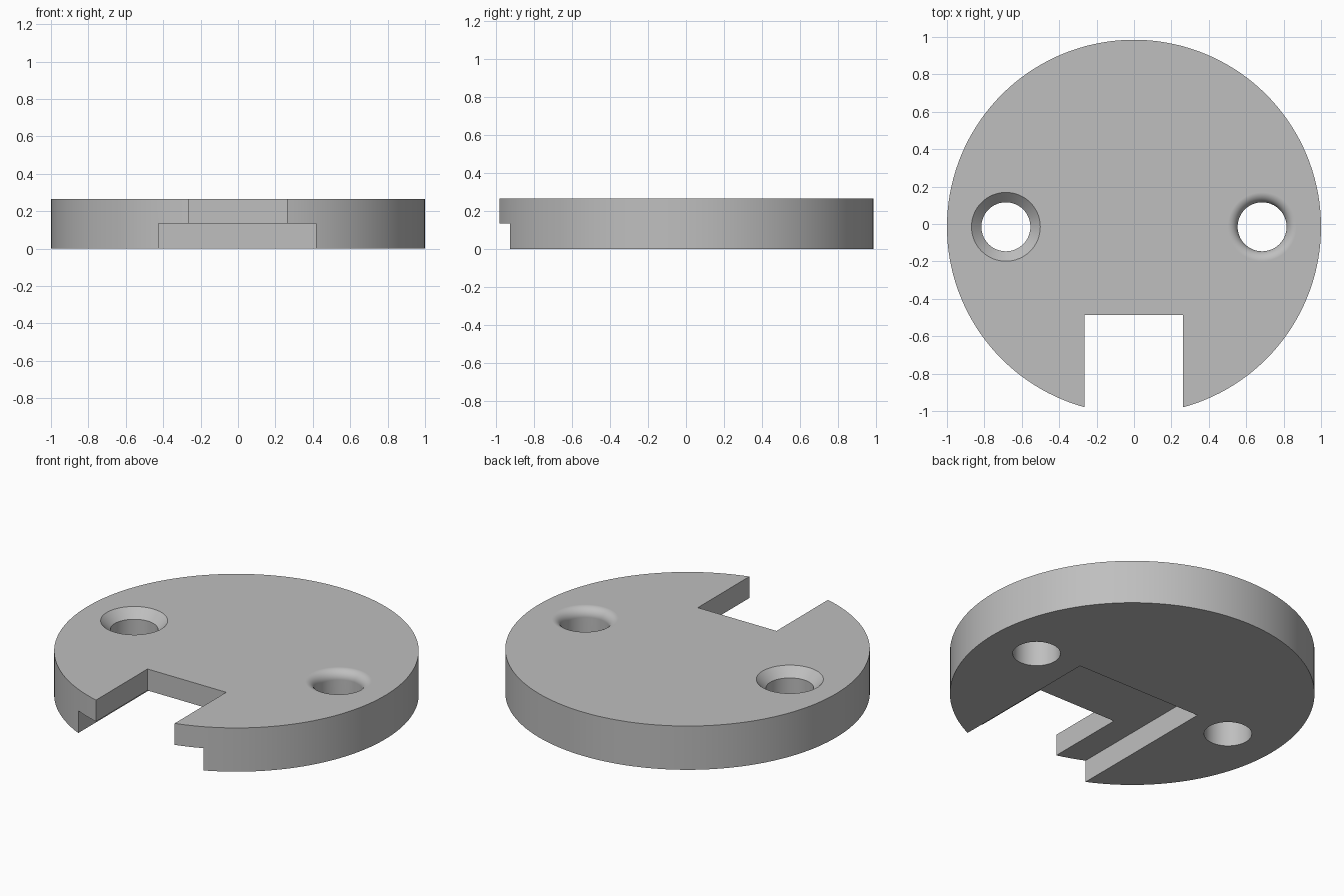
import bpy
import bmesh
from math import sin, cos, pi

cube = bpy.data.objects.get("Cube")
if cube:
    bpy.data.objects.remove(cube, do_unlink=True)

HEIGHT = 0.265
CENTRE_Y = -0.015
HOLE_X = 0.685
HOLE_R = 0.131
RIM = 0.053          # width of the hole edge treatment
STEP_Z = 0.135       # ceiling of the underside slot

grey = bpy.data.materials.new("plain_grey")
grey.use_nodes = True
colour = (0.52, 0.52, 0.52, 1)
grey.diffuse_color = colour
grey.node_tree.nodes["Principled BSDF"].inputs["Base Color"].default_value = colour


def lathe(name, profile, x, y, segments):
    """Closed solid of revolution from (radius, z) points, bottom to top."""
    bm = bmesh.new()
    rings = []
    for r, z in profile:
        rings.append([bm.verts.new((x + r * cos(2 * pi * i / segments),
                                    y + r * sin(2 * pi * i / segments), z))
                      for i in range(segments)])
    for low, high in zip(rings, rings[1:]):
        for i in range(segments):
            j = (i + 1) % segments
            bm.faces.new((low[i], low[j], high[j], high[i]))
    bm.faces.new(rings[0][::-1])
    bm.faces.new(rings[-1])
    return finish(name, bm)


def box(name, low, high):
    bm = bmesh.new()
    bmesh.ops.create_cube(bm, size=1)
    for v in bm.verts:
        v.co = [a if c < 0 else b for c, a, b in zip(v.co, low, high)]
    return finish(name, bm)


def finish(name, bm):
    mesh = bpy.data.meshes.new(name)
    bm.to_mesh(mesh)
    bm.free()
    mesh.materials.append(grey)
    obj = bpy.data.objects.new(name, mesh)
    bpy.context.collection.objects.link(obj)
    return obj


# Main disc
disc = lathe("slotted_disc", [(1, 0), (1, HEIGHT)], 0, CENTRE_Y, 144)

# Chamfered hole on one side, rounded hole on the other
chamfer = [(HOLE_R, -0.1), (HOLE_R, HEIGHT - RIM),
           (HOLE_R + RIM, HEIGHT), (HOLE_R + RIM, HEIGHT + 0.1)]
steps = 8
rounded = [(HOLE_R, -0.1)]
for k in range(steps + 1):
    t = k / steps * pi / 2
    rounded.append((HOLE_R + RIM * (1 - cos(t)), HEIGHT - RIM * (1 - sin(t))))
rounded.append((HOLE_R + RIM, HEIGHT + 0.1))

cutters = [
    lathe("chamfered_hole_cutter", chamfer, -HOLE_X, CENTRE_Y, 64),
    lathe("rounded_hole_cutter", rounded, HOLE_X, CENTRE_Y, 64),
    # Notch through the full thickness, and wider slot from underneath
    box("notch_cutter", (-0.265, -1.2, -0.1), (0.262, -0.487, HEIGHT + 0.1)),
    box("underside_slot_cutter", (-0.425, -1.3, -0.2), (0.416, 0.035, STEP_Z)),
]

bpy.ops.object.select_all(action='DESELECT')
bpy.context.view_layer.objects.active = disc
disc.select_set(True)
for cutter in cutters:
    cutter.hide_render = True
    mod = disc.modifiers.new(cutter.name, 'BOOLEAN')
    mod.operation = 'DIFFERENCE'
    mod.solver = 'EXACT'
    mod.object = cutter
    bpy.ops.object.modifier_apply(modifier=mod.name)
    bpy.data.objects.remove(cutter, do_unlink=True)

# Smooth walls with crisp edges and an evenly shaded flat top
bpy.ops.object.shade_smooth_by_angle(angle=pi / 6)
weighted = disc.modifiers.new("even_normals", 'WEIGHTED_NORMAL')
weighted.keep_sharp = True
